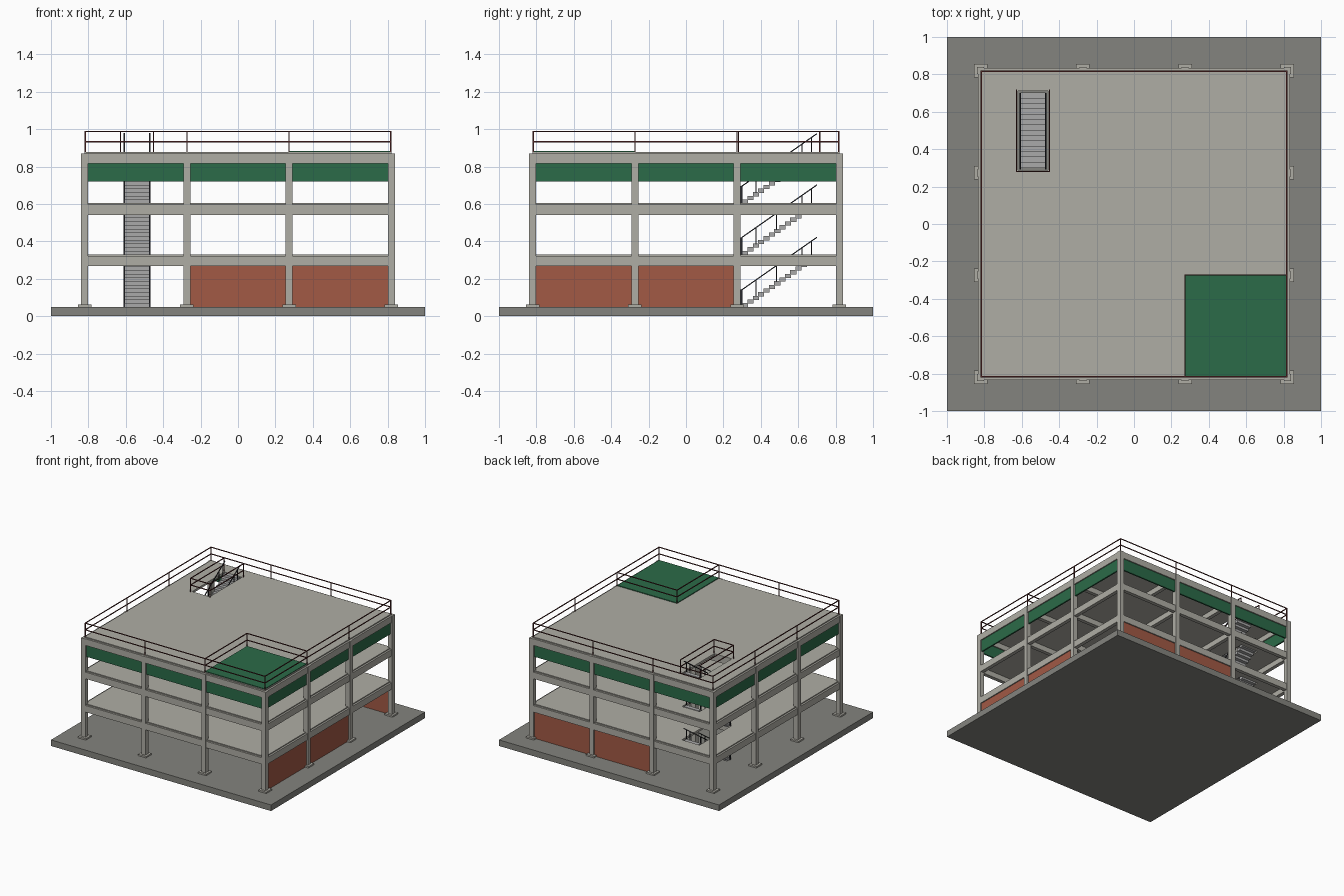
import bpy, bmesh, math
from mathutils import Vector, Matrix

if "Cube" in bpy.data.objects:
    bpy.data.objects.remove(bpy.data.objects["Cube"])


def material(name, r, g, b):
    m = bpy.data.materials.new(name)
    m.diffuse_color = (r, g, b, 1)
    m.use_nodes = True
    m.node_tree.nodes["Principled BSDF"].inputs["Base Color"].default_value = m.diffuse_color
    return m


CONCRETE = material("concrete", 0.43, 0.42, 0.375)
PAVING = material("paving", 0.23, 0.23, 0.21)
BRICK = material("brick_red", 0.36, 0.10, 0.06)
GREEN = material("green", 0.024, 0.145, 0.065)
RAIL = material("rail_maroon", 0.09, 0.02, 0.02)
DARK = material("dark_metal", 0.02, 0.022, 0.028)
STEEL = material("stair_grey", 0.40, 0.40, 0.40)


class Part:
    """Collects boxes and bars into one named mesh object."""

    def __init__(self, name, mat=None):
        self.name, self.mat, self.bm = name, mat, bmesh.new()

    def box(self, x0, x1, y0, y1, z0, z1):
        m = Matrix.Translation(((x0 + x1) / 2, (y0 + y1) / 2, (z0 + z1) / 2))
        m = m @ Matrix.Diagonal((x1 - x0, y1 - y0, z1 - z0, 1))
        bmesh.ops.create_cube(self.bm, size=1, matrix=m)

    def bar(self, a, b, w):
        a, b = Vector(a), Vector(b)
        d = b - a
        rot = d.to_track_quat('X', 'Z').to_matrix().to_4x4()
        m = Matrix.Translation((a + b) / 2) @ rot @ Matrix.Diagonal((d.length, w, w, 1))
        bmesh.ops.create_cube(self.bm, size=1, matrix=m)

    def done(self):
        me = bpy.data.meshes.new(self.name)
        self.bm.to_mesh(me)
        self.bm.free()
        if self.mat:
            me.materials.append(self.mat)
        ob = bpy.data.objects.new(self.name, me)
        bpy.context.collection.objects.link(ob)
        return ob


GRID = [-0.82, -0.273, 0.273, 0.82]
BASE = 0.05
FLOORS = [0.33, 0.604, 0.878]          # slab tops
HOLE = (-0.62, -0.46, 0.29, 0.71)      # stair opening

# Ground slab
p = Part("ground_slab", PAVING)
p.box(-1, 1, -1, 1, 0, BASE)
p.done()

# Columns and their footings
cols, feet = Part("columns", CONCRETE), Part("footings", CONCRETE)
for x in GRID:
    for y in GRID:
        cols.box(x - .019, x + .019, y - .019, y + .019, BASE, 0.87)
        feet.box(x - .036, x + .036, y - .036, y + .036, BASE, 0.062)
cols.done()
feet.done()

# Beams on the column grid, both directions, every floor
p = Part("beams", CONCRETE)
for top in FLOORS:
    for g in GRID:
        for a, b in zip(GRID, GRID[1:]):
            lo, hi = a + .018, b - .018
            p.box(lo, hi, g - .015, g + .015, top - .062, top - .008)
            p.box(g - .015, g + .015, lo, hi, top - .062, top - .008)
p.done()

# Floor slabs with a stair opening
c = Part("stair_opening_cutter")
c.box(*HOLE, 0.2, 1.1)
cutter = c.done()
cutter.hide_render = True
cutter.hide_viewport = True
for i, top in enumerate(FLOORS):
    p = Part(f"floor_slab_{i + 1}", CONCRETE)
    p.box(-.82, .82, -.82, .82, top - .018, top)
    mod = p.done().modifiers.new("opening", 'BOOLEAN')
    mod.operation, mod.solver, mod.object = 'DIFFERENCE', 'EXACT', cutter

# Green fascia panels round the top storey, red walls on two sides below
green, red = Part("fascia_panels", GREEN), Part("ground_walls", BRICK)
T = .006
for i, (a, b) in enumerate(zip(GRID, GRID[1:])):
    lo, hi = a + .019, b - .019
    for s in (-.82, .82):
        green.box(lo, hi, s - T, s + T, .72, .816)
        green.box(s - T, s + T, lo, hi, .72, .816)
    if i > 0:
        red.box(lo, hi, .82 - T, .82 + T, BASE, .268)
    if i < 2:
        red.box(.82 - T, .82 + T, lo, hi, BASE, .268)
green.done()
red.done()

# Green roof pad
p = Part("roof_pad", GREEN)
p.box(.273, .815, -.815, -.273, .876, .884)
p.done()


# Roof railings: posts plus top and middle rails along a path
def railing(name, path, posts):
    r = Part(name, RAIL)
    for x, y in posts:
        r.bar((x, y, .87), (x, y, .99), .006)
    for a, b in zip(path, path[1:]):
        for z in (.933, .988):
            r.bar((*a, z), (*b, z), .006)
    r.done()


E = .817
edge = [-E, -.273, .273, E]
ring = [(-E, -E), (E, -E), (E, E), (-E, E), (-E, -E)]
railing("roof_railing", ring,
        [(x, y) for x in edge for y in edge if E in (abs(x), abs(y))])
pad = [(.273, -E), (.273, -.273), (E, -.273)]
railing("pad_railing", pad, [pad[1]])
well = [(-.628, .715), (-.628, .28), (-.452, .28), (-.452, .715)]
railing("stairwell_railing", well, well)

# Stair flights with sloping handrails
N, RUN, RISE = 14, .40 / 14, .275 / 14
for f, z0 in enumerate([BASE] + FLOORS[:2]):
    st = Part(f"stair_flight_{f + 1}", STEEL)
    for i in range(N):
        y, z = .30 + i * RUN, z0 + (i + 1) * RISE
        st.box(-.606, -.474, y, y + RUN + .004, max(z0, z - RISE - .003), z)
    st.done()
    h = Part(f"stair_handrails_{f + 1}", DARK)
    for x in (-.608, -.472):
        h.bar((x, .297, z0 + .09), (x, .70, z0 + .372), .006)
        h.box(x - .005, x + .005, .292, .302, z0, z0 + .092)
        for y in (.375, .485, .62, .67):
            zs = z0 + (y - .297) * .70
            h.bar((x, y, zs), (x, y, zs + .09), .005)
    h.done()
